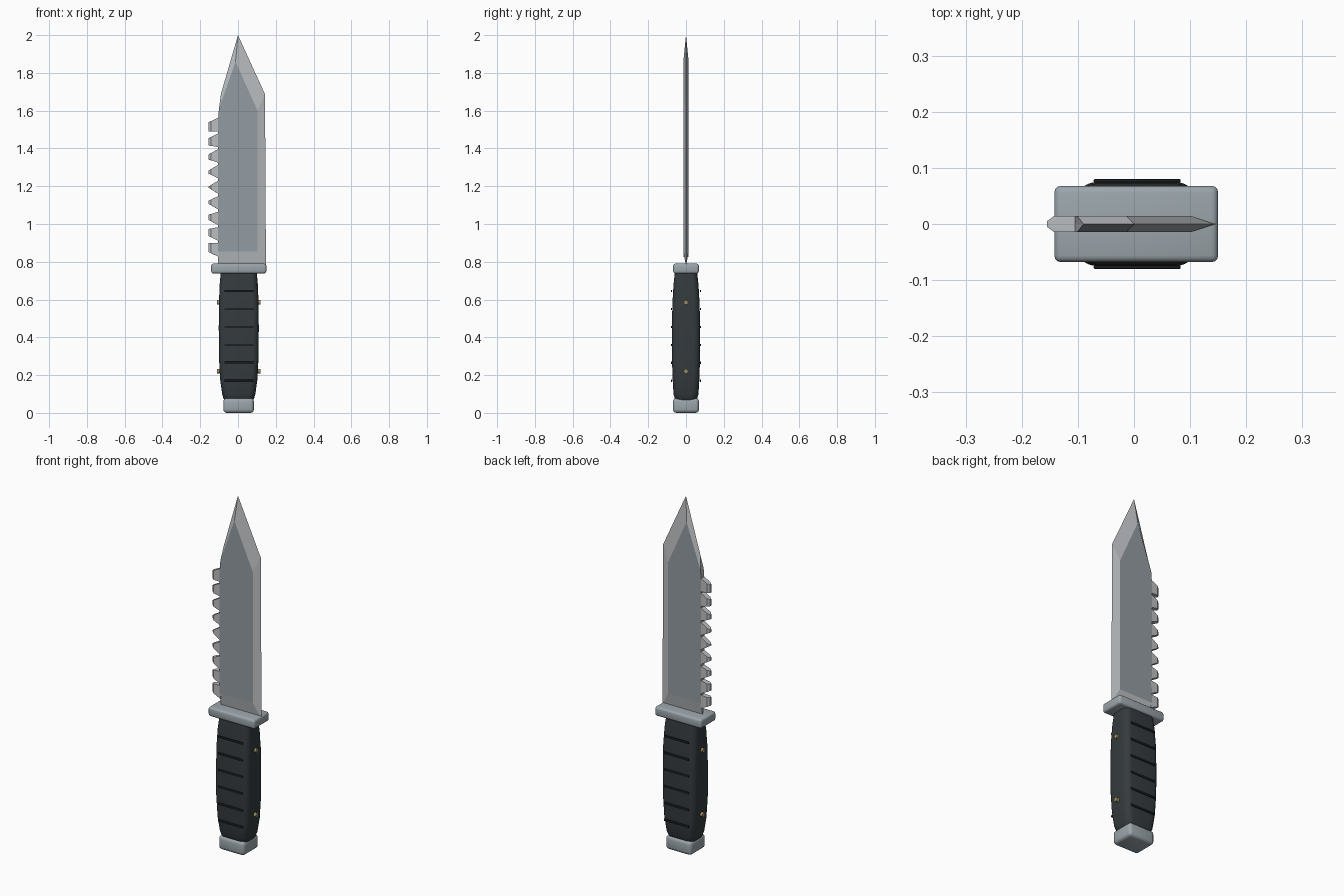
import bpy, bmesh, math
from mathutils import Vector, Matrix

if "Cube" in bpy.data.objects:
    bpy.data.objects.remove(bpy.data.objects["Cube"])

CX = 0.004          # handle axis offset
HALF = 0.014        # half blade thickness


def material(name, rgb):
    m = bpy.data.materials.new(name)
    m.diffuse_color = (*rgb, 1)
    m.use_nodes = True
    m.node_tree.nodes["Principled BSDF"].inputs["Base Color"].default_value = m.diffuse_color
    return m


STEEL = material("blade_steel", (0.29, 0.33, 0.36))
EDGE = material("edge_steel", (0.50, 0.52, 0.54))
FITTING = material("fitting_steel", (0.33, 0.38, 0.41))
GRIP = material("grip_rubber", (0.035, 0.043, 0.048))
RIB = material("rib_rubber", (0.012, 0.014, 0.016))
BRASS = material("brass", (0.38, 0.30, 0.14))


def finish(name, bm, mats, smooth=False):
    bmesh.ops.recalc_face_normals(bm, faces=bm.faces)
    me = bpy.data.meshes.new(name)
    bm.to_mesh(me)
    bm.free()
    ob = bpy.data.objects.new(name, me)
    bpy.context.collection.objects.link(ob)
    for m in mats:
        me.materials.append(m)
    if smooth:
        bpy.ops.object.select_all(action='DESELECT')
        ob.select_set(True)
        bpy.context.view_layer.objects.active = ob
        bpy.ops.object.shade_smooth_by_angle(angle=math.radians(35))
    return ob


def rounded_box(name, lo, hi, radius, mat, segments=3):
    lo, hi = Vector(lo), Vector(hi)
    bm = bmesh.new()
    bmesh.ops.create_cube(bm, size=1, matrix=Matrix.Translation((lo + hi) / 2)
                          @ Matrix.Diagonal((*(hi - lo), 1)))
    bmesh.ops.bevel(bm, geom=bm.edges[:], offset=radius, segments=segments,
                    profile=0.5, affect='EDGES')
    return finish(name, bm, [mat], True)


# Blade: flat core outline bevelled out to a knife edge
outer = [(0, 2.0), (0.143, 1.687), (0.148, 0.775), (-0.105, 0.775), (-0.105, 1.56), (-0.09, 1.69)]
inner = [(-0.013, 1.86), (0.103, 1.60), (0.103, 0.855), (-0.105, 0.855), (-0.105, 1.56), (-0.101, 1.61)]
bm = bmesh.new()
rim = [bm.verts.new((x, 0, z)) for x, z in outer]
for side in (-HALF, HALF):
    flat = [bm.verts.new((x, side, z)) for x, z in inner]
    bm.faces.new(flat)
    for i in range(len(flat)):
        j = (i + 1) % len(flat)
        bm.faces.new((rim[i], rim[j], flat[j], flat[i])).material_index = 1
finish("blade", bm, [STEEL, EDGE])

# Saw teeth along the spine, leaning toward and mirrored about the middle one
bm = bmesh.new()
for k in range(-4, 5):
    c = 1.195 + 0.083 * k
    tip_half = 0.004 + 0.005 * abs(k)
    tip_z = c - 0.003 * k
    pts = []
    for x, y, t in ((-0.1, HALF, 0), (-0.143, HALF, 0.8), (-0.155, 0.005, 1)):
        mid = c + (tip_z - c) * t
        h = 0.038 + (tip_half - 0.038) * t
        pts += [(x, sy * y, mid + sz * h) for sy in (-1, 1) for sz in (-1, 1)]
    verts = [bm.verts.new(p) for p in pts]
    bmesh.ops.convex_hull(bm, input=verts)
finish("saw_teeth", bm, [EDGE])

# Guard and pommel
rounded_box("guard", (-0.142, -0.068, 0.738), (0.150, 0.068, 0.79), 0.012, FITTING)
rounded_box("pommel", (-0.078, -0.069, 0.0), (0.084, 0.069, 0.078), 0.018, FITTING)

# Grip: rounded-rectangle sections lofted along z (z, half width, half depth)
sections = [(0.06, 0.072, 0.05), (0.075, 0.081, 0.059), (0.10, 0.088, 0.066),
            (0.18, 0.099, 0.071), (0.30, 0.105, 0.0745), (0.45, 0.106, 0.0745),
            (0.58, 0.105, 0.072), (0.68, 0.101, 0.066), (0.745, 0.095, 0.059)]
R, STEPS = 0.034, 6
bm = bmesh.new()
rings = []
for z, hx, hy in sections:
    ring = []
    for q, (sx, sy) in enumerate(((1, 1), (-1, 1), (-1, -1), (1, -1))):
        for s in range(STEPS + 1):
            a = math.pi / 2 * (q + s / STEPS)
            ring.append(bm.verts.new((CX + sx * (hx - R) + R * math.cos(a),
                                      sy * (hy - R) + R * math.sin(a), z)))
    rings.append(ring)
for a, b in zip(rings, rings[1:]):
    for i in range(len(a)):
        j = (i + 1) % len(a)
        bm.faces.new((a[i], a[j], b[j], b[i]))
bm.faces.new(rings[0])
bm.faces.new(rings[-1])
finish("grip", bm, [GRIP], True)

# Grip ribs, front and back
for i in range(6):
    z = 0.17 + 0.095 * i
    for label, s in (("front", -1), ("back", 1)):
        y0, y1 = sorted((s * 0.074, s * 0.080))
        rounded_box(f"rib_{label}_{i + 1}", (-0.072, y0, z - 0.006),
                    (0.083, y1, z + 0.006), 0.002, RIB, 2)

# Brass rivets on both narrow sides
bm = bmesh.new()
for z in (0.22, 0.585):
    bmesh.ops.create_cone(bm, cap_ends=True, segments=20, radius1=0.012, radius2=0.012,
                          depth=0.232, matrix=Matrix.Translation((CX, 0, z))
                          @ Matrix.Rotation(math.pi / 2, 4, 'Y'))
finish("rivets", bm, [BRASS], True)
